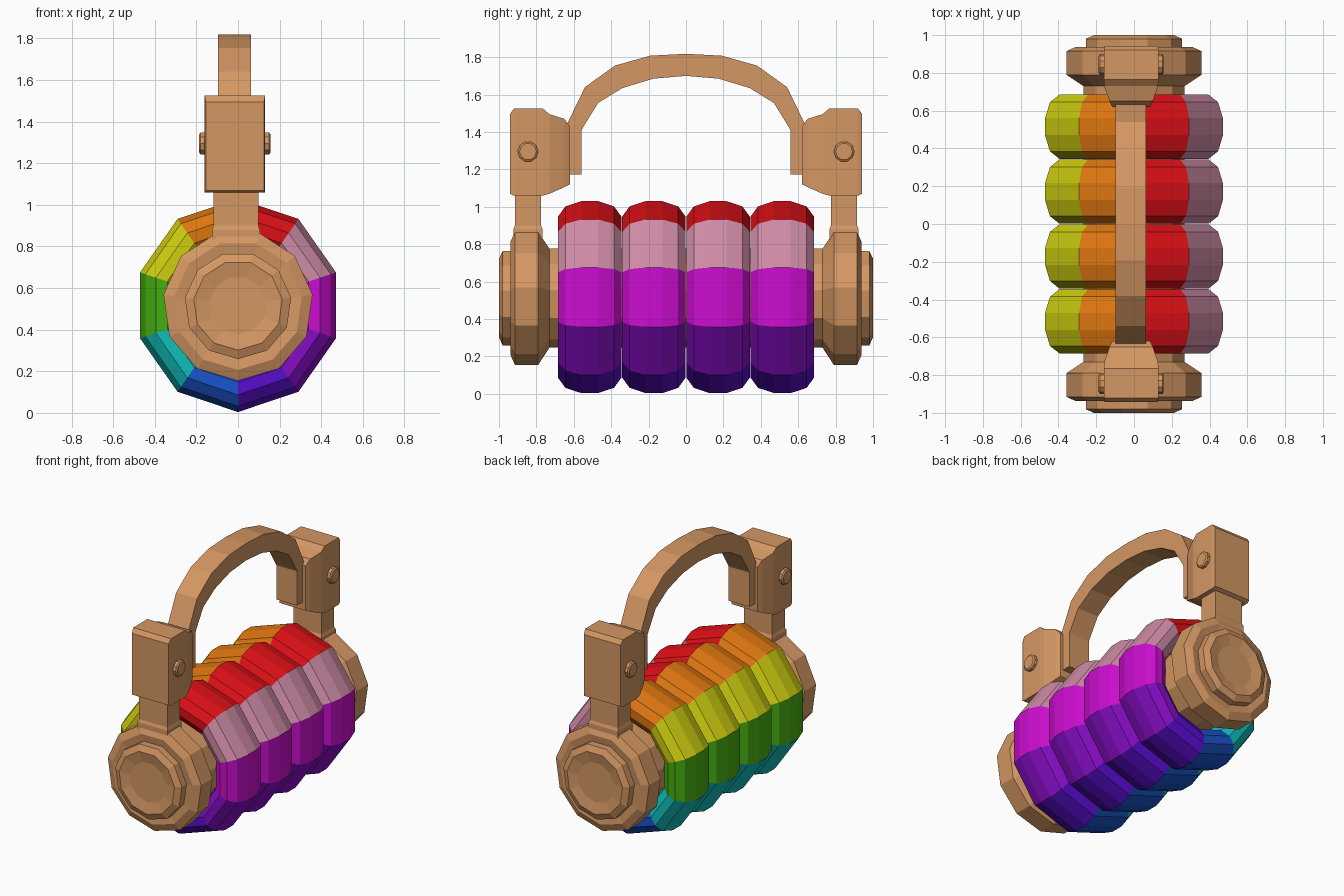
import bpy, bmesh
from math import sin, cos, pi

if "Cube" in bpy.data.objects:
    bpy.data.objects.remove(bpy.data.objects["Cube"])

CZ = 0.517          # height of the roller axis
CX = -0.015         # slight sideways offset of the handle parts


def material(name, rgb):
    m = bpy.data.materials.new(name)
    m.diffuse_color = (*rgb, 1)
    m.use_nodes = True
    m.node_tree.nodes["Principled BSDF"].inputs["Base Color"].default_value = m.diffuse_color
    return m


def finish(name, bm, mats):
    bmesh.ops.recalc_face_normals(bm, faces=bm.faces)
    me = bpy.data.meshes.new(name)
    bm.to_mesh(me)
    bm.free()
    for m in mats:
        me.materials.append(m)
    ob = bpy.data.objects.new(name, me)
    bpy.context.collection.objects.link(ob)
    return ob


def lathe(name, profile, n, mats, start=0.0, sx=1.0, closed=False):
    """Turn a (y, radius) profile around the y axis; segment k gets material k."""
    bm = bmesh.new()
    rows = []
    for k in range(n):
        a = start + 2 * pi * k / n
        rows.append([bm.verts.new((r * sin(a) * sx, y, r * cos(a))) for y, r in profile])
    m = len(profile)
    for k in range(n):
        p, q = rows[k], rows[(k + 1) % n]
        for i in range(m if closed else m - 1):
            j = (i + 1) % m
            f = bm.faces.new((p[i], p[j], q[j], q[i]))
            f.material_index = k % len(mats)
    if not closed:
        bm.faces.new([r[0] for r in rows])
        bm.faces.new([r[-1] for r in rows])
    return finish(name, bm, mats)


def loft(name, sections, mats):
    """Skin a list of equal-length point loops and cap both ends."""
    bm = bmesh.new()
    loops = [[bm.verts.new(c) for c in s] for s in sections]
    for a, b in zip(loops, loops[1:]):
        for i in range(len(a)):
            j = (i + 1) % len(a)
            bm.faces.new((a[i], a[j], b[j], b[i]))
    bm.faces.new(loops[0])
    bm.faces.new(loops[-1])
    return finish(name, bm, mats)


wood = material("wood", (0.66, 0.31, 0.125))
rainbow = [material(n, c) for n, c in (
    ("red", (0.72, 0.005, 0.008)), ("pink", (0.62, 0.26, 0.38)),
    ("magenta", (0.60, 0.004, 0.62)), ("purple", (0.24, 0.004, 0.56)),
    ("indigo", (0.10, 0.004, 0.62)), ("blue", (0.01, 0.09, 0.62)),
    ("teal", (0.005, 0.52, 0.50)), ("green", (0.06, 0.42, 0.005)),
    ("yellow", (0.62, 0.62, 0.005)), ("orange", (0.72, 0.18, 0.005)))]

# Four rainbow rings
ring = [(0.045, 0.513), (0.13, 0.485), (0.17, 0.43), (0.17, 0.37), (0.13, 0.31), (0.045, 0.28)]
ring += [(-y, r) for y, r in reversed(ring)]
for i in range(4):
    ob = lathe(f"rainbow_ring_{i + 1}", ring, 10, rainbow, sx=0.965, closed=True)
    ob.location = (0, -0.515 + i * 0.3433, CZ)

# Eleven-sided axle with stepped end caps
cap = [(-0.985, 0.14), (-1.0, 0.215), (-0.98, 0.258), (-0.93, 0.258), (-0.938, 0.31),
       (-0.915, 0.362), (-0.79, 0.362), (-0.73, 0.27), (-0.6, 0.27)]
axle = lathe("axle_with_end_caps", cap + [(-y, r) for y, r in reversed(cap)], 11, [wood], start=pi)
axle.location.z = CZ


def rect_y(y, w, z0, z1):
    return [(CX - w, y, z0), (CX + w, y, z0), (CX + w, y, z1), (CX - w, y, z1)]


for s, side in ((1, "front"), (-1, "back")):
    # Upright post, flared at the foot
    loft(f"{side}_post", [[(CX + 0.005 + dx * w, s * (-0.845 + dy * d), z)
                           for dx, dy in ((-1, -1), (1, -1), (1, 1), (-1, 1))]
                          for z, w, d in ((0.7, 0.115, 0.078), (0.88, 0.115, 0.078),
                                          (0.9, 0.108, 0.07), (1.12, 0.108, 0.07))], [wood])
    # Chamfered clamp block tapering inward to the handle
    loft(f"{side}_clamp_block", [rect_y(s * y, w, z0, z1) for y, w, z0, z1 in (
        (-0.942, 0.14, 1.07, 1.495), (-0.92, 0.145, 1.06, 1.525), (-0.765, 0.145, 1.06, 1.525),
        (-0.73, 0.142, 1.07, 1.495), (-0.65, 0.115, 1.105, 1.47), (-0.62, 0.1, 1.12, 1.43))], [wood])
    # Cross pin through the clamp
    loft(f"{side}_pin", [[(CX + x, s * (-0.845 + r * cos(a * pi / 5)), 1.295 + r * sin(a * pi / 5))
                          for a in range(10)]
                         for x, r in ((-0.172, 0.045), (-0.165, 0.055), (0.165, 0.055), (0.172, 0.045))],
         [wood])

# Arched handle: (outer y, outer z, inner y, inner z) for one half
arch = [(-0.66, 1.173, -0.558, 1.173), (-0.645, 1.41, -0.558, 1.41), (-0.63, 1.455, -0.55, 1.425),
        (-0.54, 1.64, -0.47, 1.555), (-0.38, 1.755, -0.34, 1.635), (-0.19, 1.808, -0.175, 1.685)]
arch += [(0, 1.818, 0, 1.70)] + [(-a, b, -c, d) for a, b, c, d in reversed(arch)]
loft("arched_handle", [[(CX - 0.082, a, b), (CX + 0.078, a, b), (CX + 0.078, c, d), (CX - 0.082, c, d)]
                       for a, b, c, d in arch], [wood])
